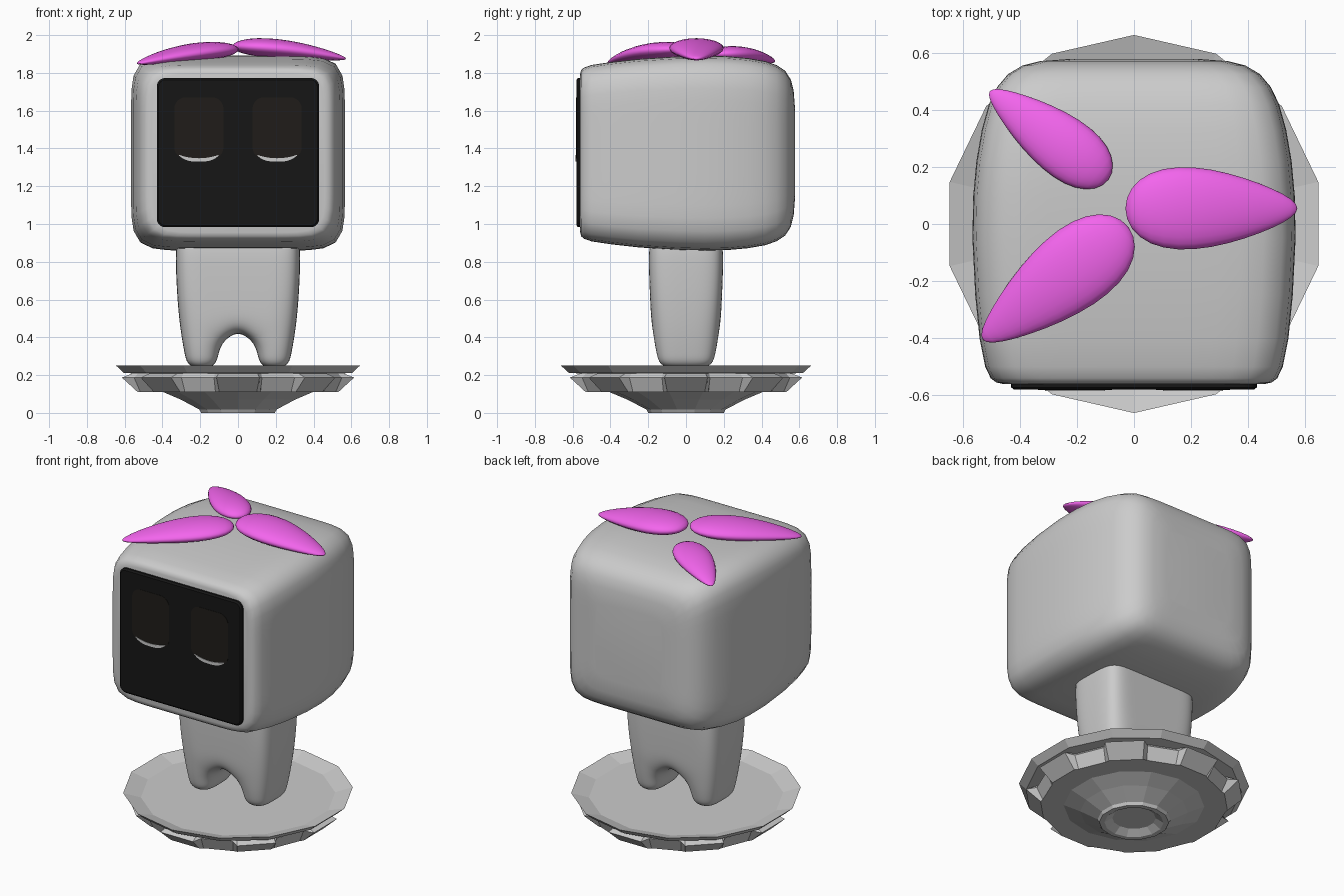
import bpy, bmesh, math
from math import sin, cos, pi, radians
from mathutils import Vector
from collections import Counter

if "Cube" in bpy.data.objects:
    bpy.data.objects.remove(bpy.data.objects["Cube"])


def material(name, rgb):
    m = bpy.data.materials.new(name)
    m.diffuse_color = (*rgb, 1)
    m.use_nodes = True
    m.node_tree.nodes["Principled BSDF"].inputs["Base Color"].default_value = m.diffuse_color
    return m


def finish(name, bm, mat=None, smooth=None):
    bmesh.ops.recalc_face_normals(bm, faces=bm.faces)
    me = bpy.data.meshes.new(name)
    bm.to_mesh(me)
    bm.free()
    ob = bpy.data.objects.new(name, me)
    bpy.context.collection.objects.link(ob)
    if mat:
        me.materials.append(mat)
    if smooth:
        bpy.ops.object.select_all(action='DESELECT')
        ob.select_set(True)
        bpy.context.view_layer.objects.active = ob
        bpy.ops.object.shade_smooth_by_angle(angle=radians(smooth))
    return ob


def loft(name, rings, mat=None, smooth=None):
    """Skin closed rings of equal point count and cap both ends."""
    bm = bmesh.new()
    rv = [[bm.verts.new(p) for p in r] for r in rings]
    n = len(rv[0])
    for a, b in zip(rv, rv[1:]):
        for i in range(n):
            j = (i + 1) % n
            bm.faces.new((a[i], a[j], b[j], b[i]))
    bm.faces.new(rv[0])
    bm.faces.new(rv[-1])
    return finish(name, bm, mat, smooth)


def squircle(y, a, b, zc, n, count=64):
    pts = []
    for i in range(count):
        t = 2 * pi * i / count
        r = (abs(cos(t)) ** n + abs(sin(t)) ** n) ** (-1 / n)
        pts.append((a * r * cos(t), y, zc + b * r * sin(t)))
    return pts


def rounded_rect(cx, cz, w, h, r, y):
    pts = []
    for k, (sx, sz) in enumerate(((1, 1), (-1, 1), (-1, -1), (1, -1))):
        for i in range(7):
            t = (k + i / 6) * pi / 2
            pts.append((cx + sx * (w / 2 - r) + r * cos(t), y,
                        cz + sz * (h / 2 - r) + r * sin(t)))
    return pts


def circle(r, z, n=14, start=pi / 2):
    return [(r * cos(start + 2 * pi * i / n), r * sin(start + 2 * pi * i / n), z)
            for i in range(n)]


black = material("screen_black", (0.008, 0.008, 0.008))
lid = material("eyelid_black", (0.014, 0.012, 0.010))
pink = material("petal_pink", (0.9, 0.13, 0.85))

# Head: soft box, flatter and sharper at the front (y, half width, half height)
head = [(-.56, .46, .42), (-.555, .482, .44), (-.54, .502, .453), (-.50, .521, .467),
        (-.40, .541, .482), (-.25, .556, .499), (-.05, .566, .512), (.10, .563, .516),
        (.22, .552, .513), (.33, .533, .503), (.42, .508, .487), (.48, .479, .466),
        (.525, .441, .436), (.555, .39, .39), (.57, .33, .33), (.577, .24, .24)]
loft("head", [squircle(y, a, b, 1.375, 8) for y, a, b in head], smooth=40)

# Face screen, eyelids and the light crescents below them
loft("screen", [rounded_rect(0, 1.378, .86 - 2 * i, .79 - 2 * i, .045 - i, y)
                for y, i in ((-.54, 0), (-.572, 0), (-.58, .01))], black, 30)
for side, sx in (("left", -1), ("right", 1)):
    cx = sx * .207
    loft(side + "_eyelid", [rounded_rect(cx, 1.508, .26, .325, .06, y)
                            for y in (-.575, -.582)], lid)
    xs = [-1 + i / 6 for i in range(13)]
    edge = ([(x, 1.33 + .032 * abs(x) ** 3) for x in xs]
            + [(x, 1.348 + .018 * x * x) for x in reversed(xs)])
    loft(side + "_eye_light", [[(cx + .105 * x, y, z) for x, z in edge]
                               for y in (-.575, -.585)])

# Body with two legs: block cage, then subdivision
rows = [  # z at columns 0, 1, 2; x at columns 1, 2; half depth
    ((.235, .235, .235), (.12, .265), .14),
    ((.31, .31, .31), (.105, .282), .162),
    ((.44, .375, .42), (.085, .302), .178),
    ((.56, .56, .56), (.14, .318), .188),
    ((.76, .76, .76), (.17, .33), .197),
    ((1.0, 1.0, 1.0), (.17, .33), .197)]


def cage_point(key):
    c, r, d = key
    zs, xs, dep = rows[r]
    a = abs(c)
    x = 0 if a == 0 else math.copysign(xs[a - 1], c)
    return (x, d * dep, zs[a])


quads = Counter()
order = {}
for r in range(len(rows) - 1):
    for c in (-2, -1, 0, 1):
        if r < 2 and c in (-1, 0):
            continue
        for d in (-1, 0):
            k = [(c + i, r + j, d + l) for i in (0, 1) for j in (0, 1) for l in (0, 1)]
            for f in ((0, 1, 3, 2), (4, 5, 7, 6), (0, 1, 5, 4),
                      (2, 3, 7, 6), (0, 2, 6, 4), (1, 3, 7, 5)):
                q = tuple(k[i] for i in f)
                quads[frozenset(q)] += 1
                order[frozenset(q)] = q
bm = bmesh.new()
cage = {}
for fs, count in quads.items():
    if count == 1:
        for key in order[fs]:
            if key not in cage:
                cage[key] = bm.verts.new(cage_point(key))
        bm.faces.new([cage[key] for key in order[fs]])
body = finish("body_and_legs", bm, smooth=180)
sub = body.modifiers.new("subdivision", 'SUBSURF')
sub.levels = sub.render_levels = 3

# Dish: fourteen-sided shallow tray
loft("dish", [circle(r, z) for r, z in
              ((.56, .22), (.662, .25), (.62, .212), (.50, .205))])

# Notched disc under the dish with eight pads
def notched(pad, gap, z):
    pts = []
    for k in range(8):
        for off, r in ((-13, gap), (-10.5, pad), (10.5, pad), (13, gap)):
            t = radians(45 * k + off)
            pts.append((r * cos(t), r * sin(t), z))
    return pts


loft("pad_disc", [notched(.56, .54, .212), notched(.625, .565, .187),
                  notched(.54, .53, .11)])

# Foot: faceted cone with a hollow underside
loft("foot_cone", [circle(r, z) for r, z in
                   ((.41, .12), (.405, .11), (.31, .07), (.21, .018), (.20, 0),
                    (.17, 0), (.125, .03))])


# Petals: tapered, flattened blobs draped over the top
def petal(name, start, end, half_width, thick, z0, z1, bulge):
    bm = bmesh.new()
    bmesh.ops.create_uvsphere(bm, u_segments=24, v_segments=16, radius=1)
    a, b = Vector(start), Vector(end)
    side = (b - a).normalized().orthogonal()
    for v in bm.verts:
        s, across, up = v.co.z, v.co.x, v.co.y
        u = (s + 1) / 2
        p = a.lerp(b, u) + side * across * half_width * (1 - .4 * s)
        z = z0 + (z1 - z0) * u + bulge * 4 * u * (1 - u)
        v.co = (p.x, p.y, z + up * thick * (1 - .35 * s))
    finish(name, bm, pink, 180)


petal("petal_right", (-.03, .055), (.572, .055), .135, .048, 1.94, 1.875, .015)
petal("petal_back_left", (-.09, .155), (-.505, .465), .10, .042, 1.90, 1.86, .012)
petal("petal_front_left", (-.02, -.01), (-.53, -.405), .132, .046, 1.925, 1.85, .015)
